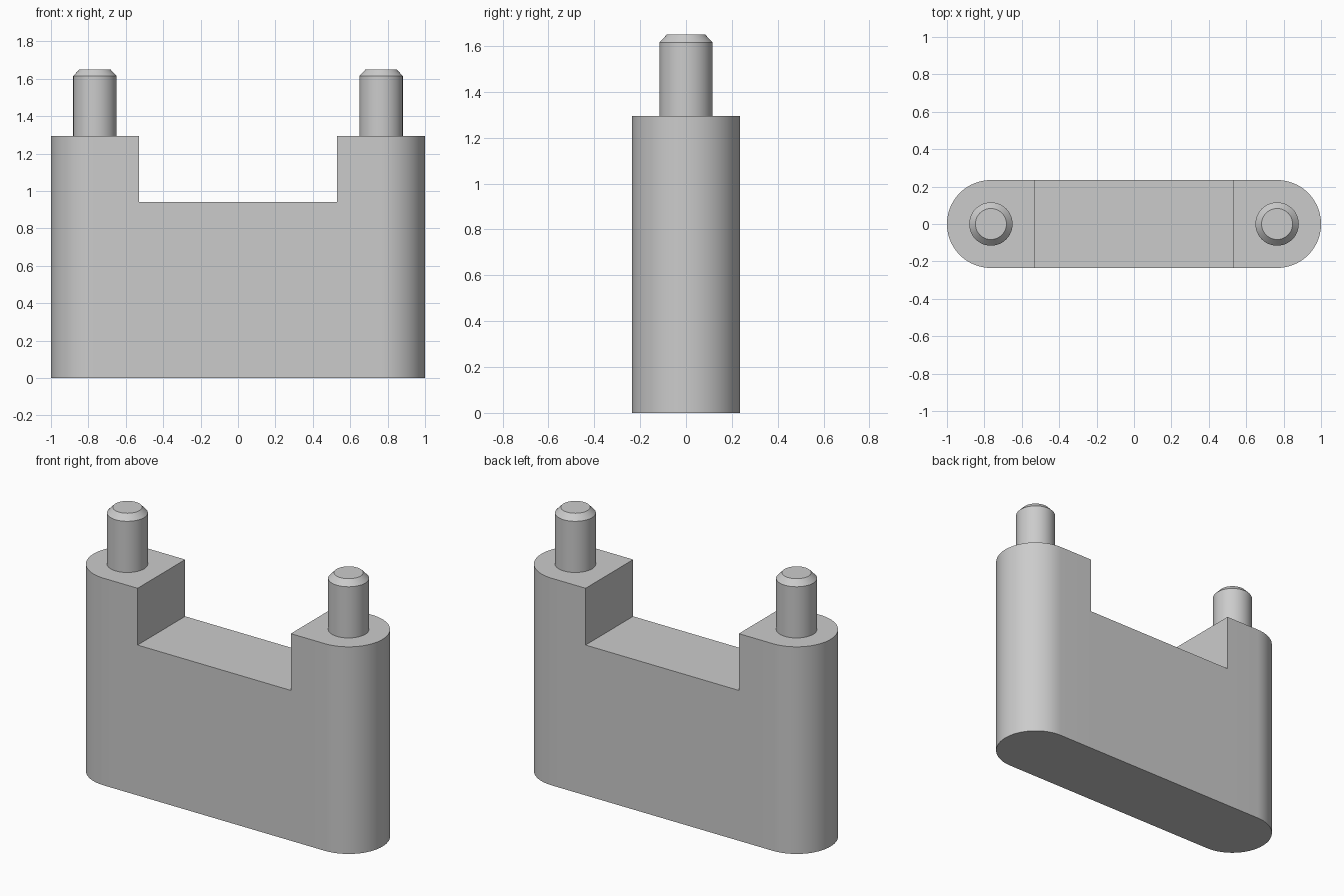
import bpy
import bmesh
from math import pi, cos, sin, radians

cube = bpy.data.objects.get("Cube")
if cube:
    bpy.data.objects.remove(cube, do_unlink=True)

RADIUS = 0.235             # half thickness of the body
END_X = 1 - RADIUS         # centre of each rounded end
NOTCH_X = 0.53             # half width of the notch
NOTCH_Z, TOP_Z = 0.94, 1.295
PIN_R, PIN_TIP_R = 0.116, 0.083
PIN_EDGE_Z, PIN_TOP_Z = 1.615, 1.65
STEPS = 32

grey = bpy.data.materials.new("plain grey")
grey.use_nodes = True
colour = (0.6, 0.6, 0.6, 1)
grey.diffuse_color = colour
grey.node_tree.nodes["Principled BSDF"].inputs["Base Color"].default_value = colour


def finish(bm, name):
    """Turn a bmesh into a smooth object with sharp edges."""
    bmesh.ops.recalc_face_normals(bm, faces=bm.faces)
    mesh = bpy.data.meshes.new(name)
    bm.to_mesh(mesh)
    bm.free()
    mesh.materials.append(grey)
    obj = bpy.data.objects.new(name, mesh)
    bpy.context.collection.objects.link(obj)
    bpy.ops.object.select_all(action="DESELECT")
    obj.select_set(True)
    bpy.context.view_layer.objects.active = obj
    bpy.ops.object.shade_smooth_by_angle(angle=radians(30))
    return obj


def raise_face(bm, face, height):
    """Extrude a face upwards and return the new top face."""
    new = bmesh.ops.extrude_discrete_faces(bm, faces=[face])["faces"][0]
    bmesh.ops.translate(bm, verts=new.verts, vec=(0, 0, height))
    return new


# Body: rounded slab, raised higher at both ends
bm = bmesh.new()
outline = []
for side in (1, -1):
    for i in range(STEPS + 1):
        a = -pi / 2 + pi * i / STEPS
        outline.append((side * (END_X + RADIUS * cos(a)), side * RADIUS * sin(a)))
    outline += [(side * NOTCH_X, side * RADIUS), (-side * NOTCH_X, side * RADIUS)]


def ring(z):
    return [bm.verts.new((x, y, z)) for x, y in outline]


def wall(low, high):
    for i in range(len(low)):
        j = (i + 1) % len(low)
        bm.faces.new((low[i], low[j], high[j], high[i]))


base, shelf = ring(0), ring(NOTCH_Z)
bm.faces.new(base)
wall(base, shelf)
half = STEPS + 3                                   # points per side of the outline
right_end = [shelf[-1]] + shelf[:half - 1]
left_end = [shelf[half - 1]] + shelf[half:-1]
# Notch floor between the two raised ends
bm.faces.new((shelf[half - 2], shelf[half - 1], shelf[-2], shelf[-1]))
for end in (right_end, left_end):
    top = [bm.verts.new((v.co.x, v.co.y, TOP_Z)) for v in end]
    wall(end, top)
    bm.faces.new(top)
# Merge flat neighbouring faces
bmesh.ops.dissolve_limit(bm, angle_limit=radians(0.1), verts=bm.verts, edges=bm.edges)
finish(bm, "body")

# Pins: chamfered cylinders on both ends
for side, name in ((1, "left_pin"), (-1, "right_pin")):
    bm = bmesh.new()
    circle = bmesh.ops.create_circle(bm, cap_ends=True, radius=PIN_R, segments=48)
    bmesh.ops.translate(bm, verts=circle["verts"], vec=(side * END_X, 0, TOP_Z))
    rim = raise_face(bm, bm.faces[:][0], PIN_EDGE_Z - TOP_Z)
    tip = raise_face(bm, rim, PIN_TOP_Z - PIN_EDGE_Z)
    for v in tip.verts:
        v.co.x = side * END_X + (v.co.x - side * END_X) * PIN_TIP_R / PIN_R
        v.co.y *= PIN_TIP_R / PIN_R
    finish(bm, name)
